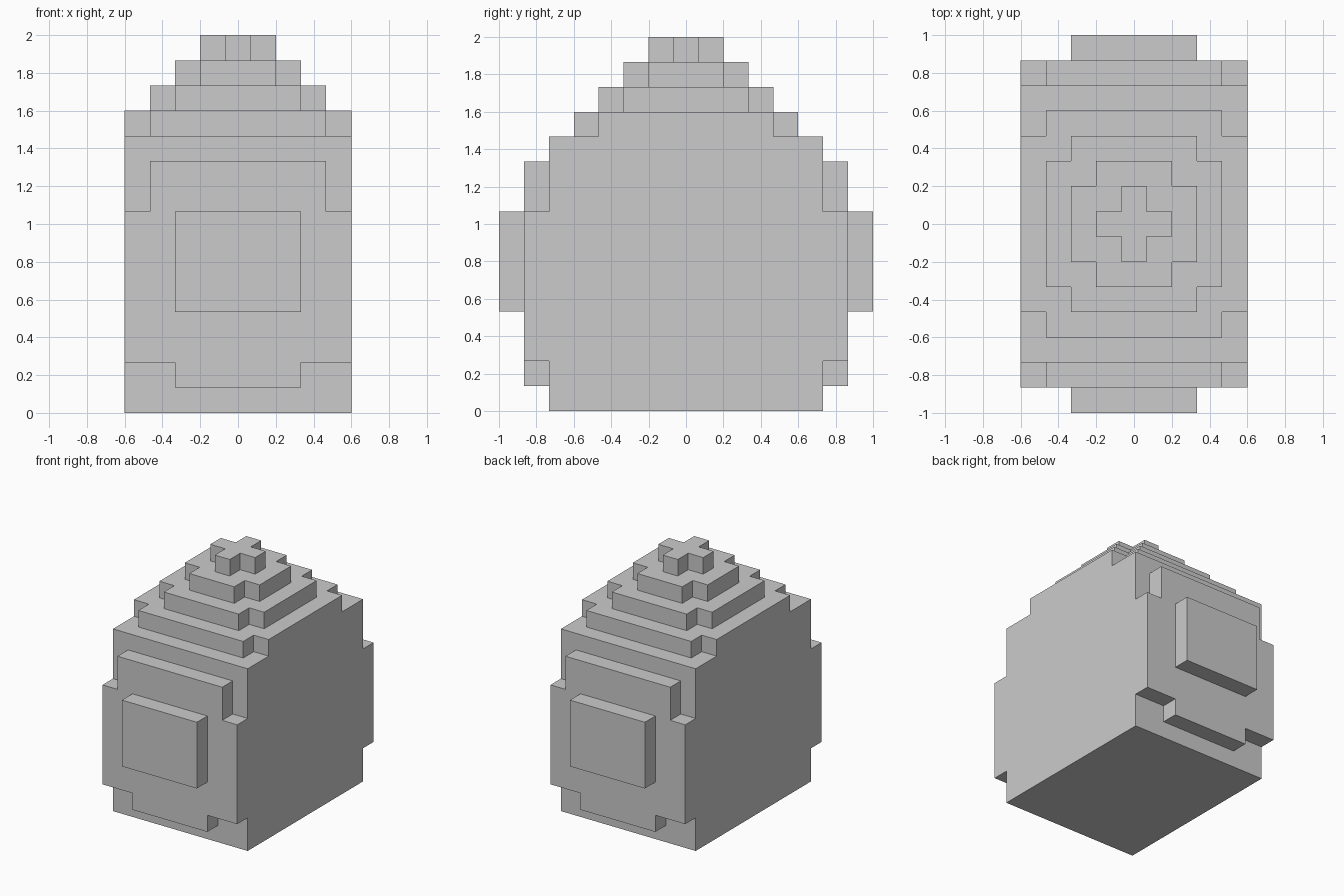
import bpy
import bmesh

if "Cube" in bpy.data.objects:
    bpy.data.objects.remove(bpy.data.objects["Cube"], do_unlink=True)

U = 2 / 15  # size of one block

grey = bpy.data.materials.new("plain_grey")
grey.use_nodes = True
grey.diffuse_color = (0.6, 0.6, 0.6, 1)
grey.node_tree.nodes["Principled BSDF"].inputs["Base Color"].default_value = (0.6, 0.6, 0.6, 1)


def layer(name, z0, z1, *boxes):
    """Outline of overlapping centred rectangles (half sizes in blocks), raised to a prism."""
    # Stepped corner in the first quadrant, from widest x to deepest y
    steps = sorted(boxes, reverse=True)
    corner, y = [], None
    for hx, hy in steps:
        if y is not None:
            corner.append((hx, y))
        corner.append((hx, hy))
        y = hy
    # Mirror the corner into all four quadrants
    back = corner[::-1]
    outline = (corner + [(-x, y) for x, y in back]
               + [(-x, -y) for x, y in corner] + [(x, -y) for x, y in back])

    bm = bmesh.new()
    face = bm.faces.new([bm.verts.new((x * U, y * U, z0 * U)) for x, y in outline])
    raised = bmesh.ops.extrude_face_region(bm, geom=[face], use_keep_orig=True)
    top = [v for v in raised["geom"] if isinstance(v, bmesh.types.BMVert)]
    bmesh.ops.translate(bm, verts=top, vec=(0, 0, (z1 - z0) * U))
    bmesh.ops.recalc_face_normals(bm, faces=bm.faces)
    mesh = bpy.data.meshes.new(name)
    bm.to_mesh(mesh)
    bm.free()
    mesh.materials.append(grey)
    obj = bpy.data.objects.new(name, mesh)
    bpy.context.collection.objects.link(obj)
    return obj


# Body, from the ground up
layer("base", 0, 1, (4.5, 5.5))
layer("lower_body", 1, 2, (4.5, 5.5), (2.5, 6.5))
layer("middle_body", 2, 4, (4.5, 6.5))
layer("panel_body", 4, 8, (4.5, 6.5), (2.5, 7.5))
layer("upper_body", 8, 10, (4.5, 5.5), (3.5, 6.5))
layer("shoulder", 10, 11, (4.5, 5.5))

# Stepped roof: each tier is a cross one block smaller than the one below
for i, half in enumerate((4.5, 3.5, 2.5, 1.5)):
    layer(f"roof_tier_{i + 1}", 11 + i, 12 + i, (half, half - 1), (half - 1, half))
